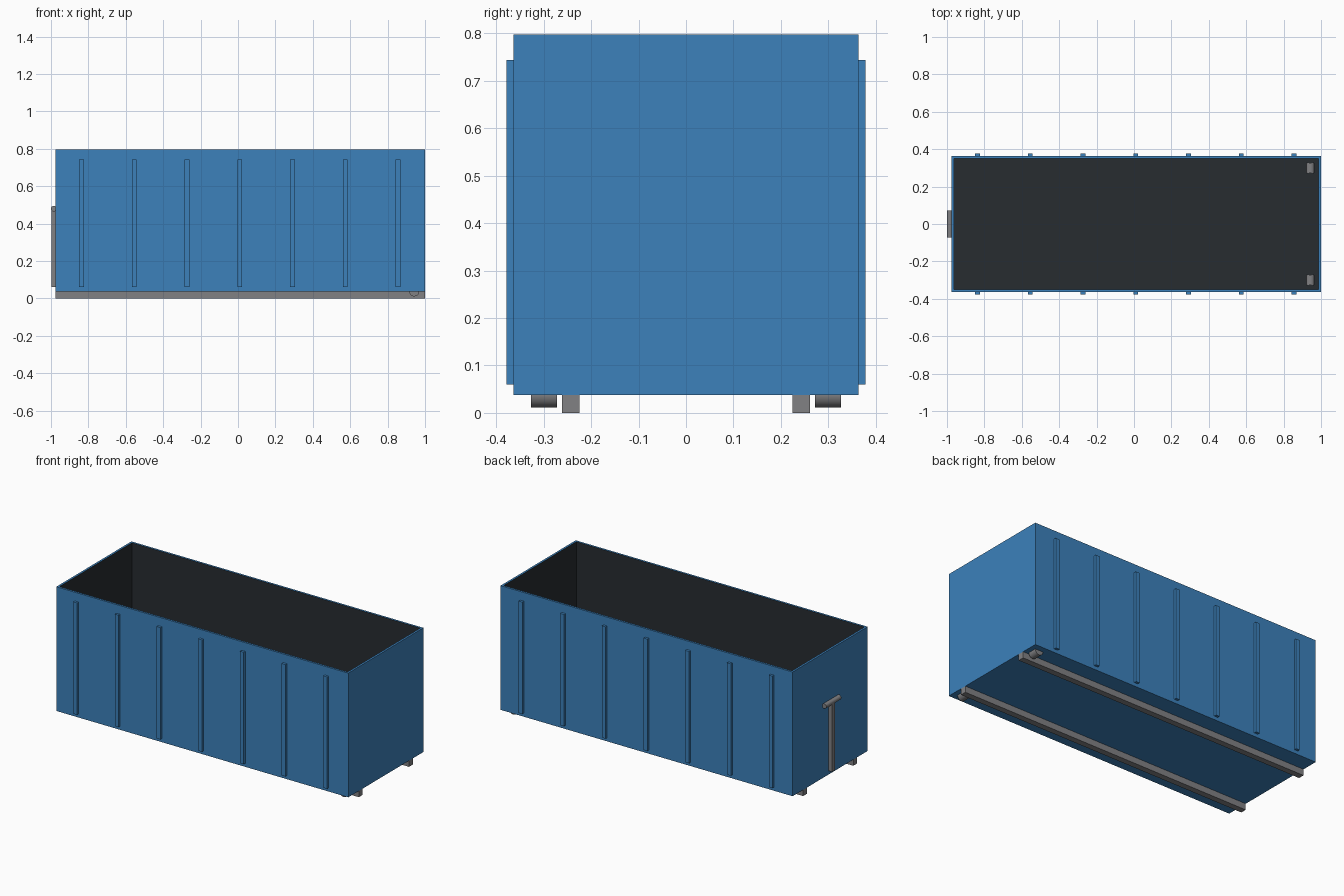
import bpy, bmesh
from math import pi

if "Cube" in bpy.data.objects:
    bpy.data.objects.remove(bpy.data.objects["Cube"])


def material(name, color):
    m = bpy.data.materials.new(name)
    m.diffuse_color = color
    m.use_nodes = True
    m.node_tree.nodes["Principled BSDF"].inputs["Base Color"].default_value = m.diffuse_color
    return m


blue = material("blue_paint", (0.045, 0.22, 0.5, 1))
dark = material("dark_interior", (0.02, 0.025, 0.03, 1))
grey = material("grey_steel", (0.22, 0.22, 0.23, 1))


def box(name, x, y, z, mat):
    """Box from (min, max) ranges."""
    bpy.ops.mesh.primitive_cube_add(size=1, location=[sum(r) / 2 for r in (x, y, z)])
    ob = bpy.context.object
    ob.name = name
    ob.scale = [r[1] - r[0] for r in (x, y, z)]
    bpy.ops.object.transform_apply(location=False, rotation=False, scale=True)
    ob.data.materials.append(mat)
    return ob


def cross_cylinder(name, radius, length, loc, mat):
    """Cylinder lying along y."""
    bpy.ops.mesh.primitive_cylinder_add(vertices=24, radius=radius, depth=length,
                                        location=loc, rotation=(pi / 2, 0, 0))
    ob = bpy.context.object
    ob.name = name
    ob.data.materials.append(mat)
    bpy.ops.object.shade_smooth_by_angle()
    return ob


# Open-topped container: inset the top, push it down to the floor
WALL, FLOOR = 0.018, 0.018
body = box("container_body", (-0.975, 1.0), (-0.363, 0.363), (0.038, 0.797), blue)
body.data.materials.append(dark)
bm = bmesh.new()
bm.from_mesh(body.data)
top = max(bm.faces, key=lambda f: f.calc_center_median().z)
bmesh.ops.inset_region(bm, faces=[top], thickness=WALL)
inner = bmesh.ops.extrude_discrete_faces(bm, faces=[top])["faces"][0]
bmesh.ops.translate(bm, verts=inner.verts, vec=(0, 0, -(0.797 - 0.038 - FLOOR)))
inner.material_index = 1
for edge in inner.edges:
    for f in edge.link_faces:
        f.material_index = 1
bm.to_mesh(body.data)
bm.free()

for side, s in (("front", -1), ("back", 1)):
    # Vertical stiffening ribs
    for i in range(7):
        x = 0.009 + (i - 3) * 0.282
        box(f"{side}_rib_{i + 1}", (x - 0.0125, x + 0.0125),
            sorted((s * 0.358, s * 0.378)), (0.06, 0.744), blue)
    # Under-floor rail and rear roller
    box(f"{side}_rail", (-0.975, 1.0), sorted((s * 0.224, s * 0.261)), (0, 0.038), grey)
    cross_cylinder(f"{side}_roller", 0.027, 0.055, (0.942, s * 0.299, 0.038), grey)

# Lifting hook on the left end
box("hook_post", (-0.998, -0.972), (-0.015, 0.015), (0.06, 0.48), grey)
cross_cylinder("hook_bar", 0.015, 0.145, (-0.985, 0, 0.48), grey)
